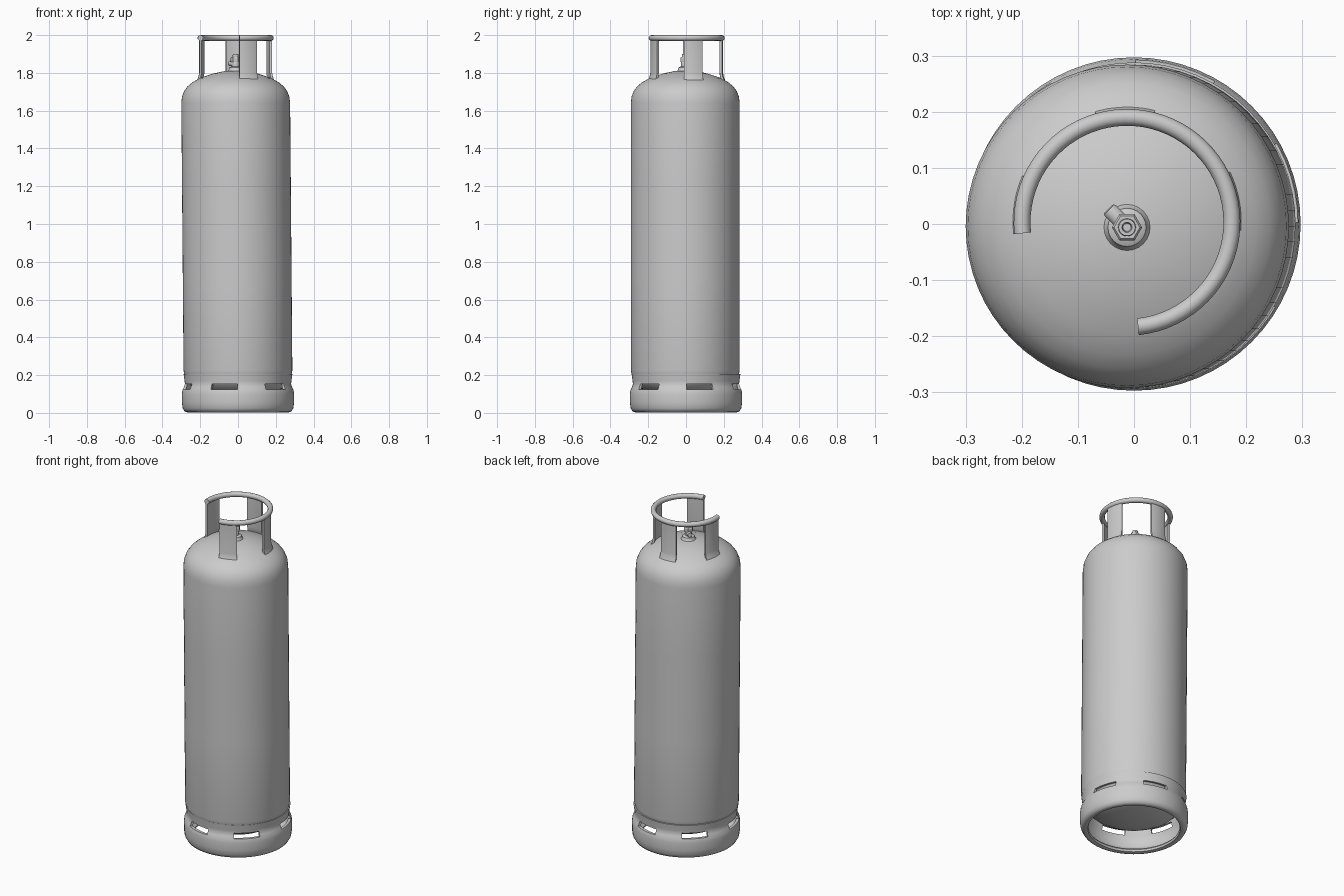
import bpy, bmesh, math
from mathutils import Matrix, Vector

if "Cube" in bpy.data.objects:
    bpy.data.objects.remove(bpy.data.objects["Cube"])


def sweep(name, profile, a0=0.0, a1=360.0, n=64, centre=(0, 0), closed=True,
          tilt=None, smooth=40):
    """Sweep an (r, z) profile about a vertical axis from angle a0 to a1."""
    full = abs(a1 - a0) >= 359.9
    bm = bmesh.new()
    rows = []
    for i in range(n if full else n + 1):
        a = math.radians(a0 + (a1 - a0) * i / n)
        rows.append([bm.verts.new((r * math.cos(a), r * math.sin(a), z))
                     for r, z in profile])
    m = len(profile)
    for i in range(n):
        p, q = rows[i], rows[(i + 1) % len(rows)]
        for j in range(m if closed else m - 1):
            k = (j + 1) % m
            bm.faces.new((p[j], q[j], q[k], p[k]))
    if not full:
        bm.faces.new(rows[0])
        bm.faces.new(rows[-1])
    bmesh.ops.remove_doubles(bm, verts=bm.verts, dist=1e-5)
    bmesh.ops.recalc_face_normals(bm, faces=bm.faces)
    if tilt:
        bm.transform(tilt)
    bm.transform(Matrix.Translation((centre[0], centre[1], 0)))
    me = bpy.data.meshes.new(name)
    bm.to_mesh(me)
    bm.free()
    ob = bpy.data.objects.new(name, me)
    bpy.context.collection.objects.link(ob)
    bpy.ops.object.select_all(action='DESELECT')
    bpy.context.view_layer.objects.active = ob
    ob.select_set(True)
    bpy.ops.object.shade_smooth_by_angle(angle=math.radians(smooth))
    return ob


# Tank body: domed both ends, leaning very slightly to the left
body = sweep("tank_body", [
    (0, .075), (.06, .078), (.12, .085), (.19, .105), (.235, .13), (.26, .155),
    (.28, .187), (.288, .225), (.288, .7), (.288, 1.2), (.288, 1.64),
    (.284, 1.675), (.272, 1.705), (.255, 1.728), (.23, 1.749), (.19, 1.772),
    (.12, 1.796), (.06, 1.809), (0, 1.813)], closed=False, smooth=60)
for v in body.data.vertices:
    v.co.x -= 0.0125 * (v.co.z - 0.2) / 1.5
    v.co.y -= 0.004

# Foot ring with rolled bottom lip
foot = sweep("foot_ring", [
    (.288, .205), (.283, .17), (.281, .152), (.287, .136), (.294, .12),
    (.297, .10), (.297, .055), (.293, .025), (.283, .008), (.268, .003),
    (.254, .007), (.25, .018), (.257, .028), (.272, .036), (.281, .055),
    (.281, .10), (.277, .122), (.270, .14), (.268, .16), (.272, .205)],
    smooth=60)

# Six drainage slots cut through the foot ring
for k in range(6):
    a = 15 + 60 * k
    cutter = sweep("slot_cutter", [(.23, .124), (.32, .124), (.32, .154), (.23, .154)],
                   a - 14.5, a + 14.5, 10)
    mod = foot.modifiers.new("slot", 'BOOLEAN')
    mod.operation = 'DIFFERENCE'
    mod.solver = 'EXACT'
    mod.object = cutter
    bpy.context.view_layer.objects.active = foot
    bpy.ops.object.modifier_apply(modifier=mod.name)
    bpy.data.objects.remove(cutter)
bpy.context.view_layer.objects.active = foot
foot.select_set(True)
bpy.ops.object.shade_smooth_by_angle(angle=math.radians(45))

# Collar handle: open tubular ring on four curved plates
C = (-0.0125, 0.003)
tube = [(.187 + .015 * math.cos(t * math.pi / 6), 1.985 + .015 * math.sin(t * math.pi / 6))
        for t in range(12)]
sweep("handle_ring", tube, -84, 186, 54, C, smooth=50)
for k in range(4):
    a = -69 + 80 * k
    sweep("handle_post", [(.193, 1.985), (.193, 1.80), (.197, 1.78), (.207, 1.755),
                          (.192, 1.755), (.184, 1.78), (.181, 1.80), (.181, 1.985)],
          a - 15, a + 15, 10, C)

# Valve: boss, stem, hex nut with hollow top, side outlet
V = (-0.0125, -0.006)
sweep("valve_boss", [(0, 1.79), (.05, 1.80), (.037, 1.815), (.034, 1.828), (.022, 1.834),
                     (0, 1.834)], n=24, centre=V, closed=False)
sweep("valve_stem", [(0, 1.82), (.018, 1.82), (.02, 1.835), (.02, 1.862), (.014, 1.87),
                     (0, 1.87)], n=20, centre=V, closed=False)
sweep("valve_nut", [(0, 1.858), (.026, 1.858), (.027, 1.863), (.027, 1.878), (.023, 1.884),
                    (0, 1.884)], n=6, centre=V, closed=False, smooth=20)
sweep("valve_tip", [(0, 1.88), (.016, 1.88), (.015, 1.90), (.009, 1.90), (.007, 1.888),
                    (0, 1.888)], n=20, centre=V, closed=False)
aim = Vector((-0.7, 0.7, 0.1)).to_track_quat('Z', 'Y').to_matrix().to_4x4()
sweep("valve_outlet", [(0, 0), (.014, 0), (.014, .042), (.012, .046), (0, .046)],
      n=16, centre=V, closed=False,
      tilt=Matrix.Translation((0, 0, 1.846)) @ aim)
